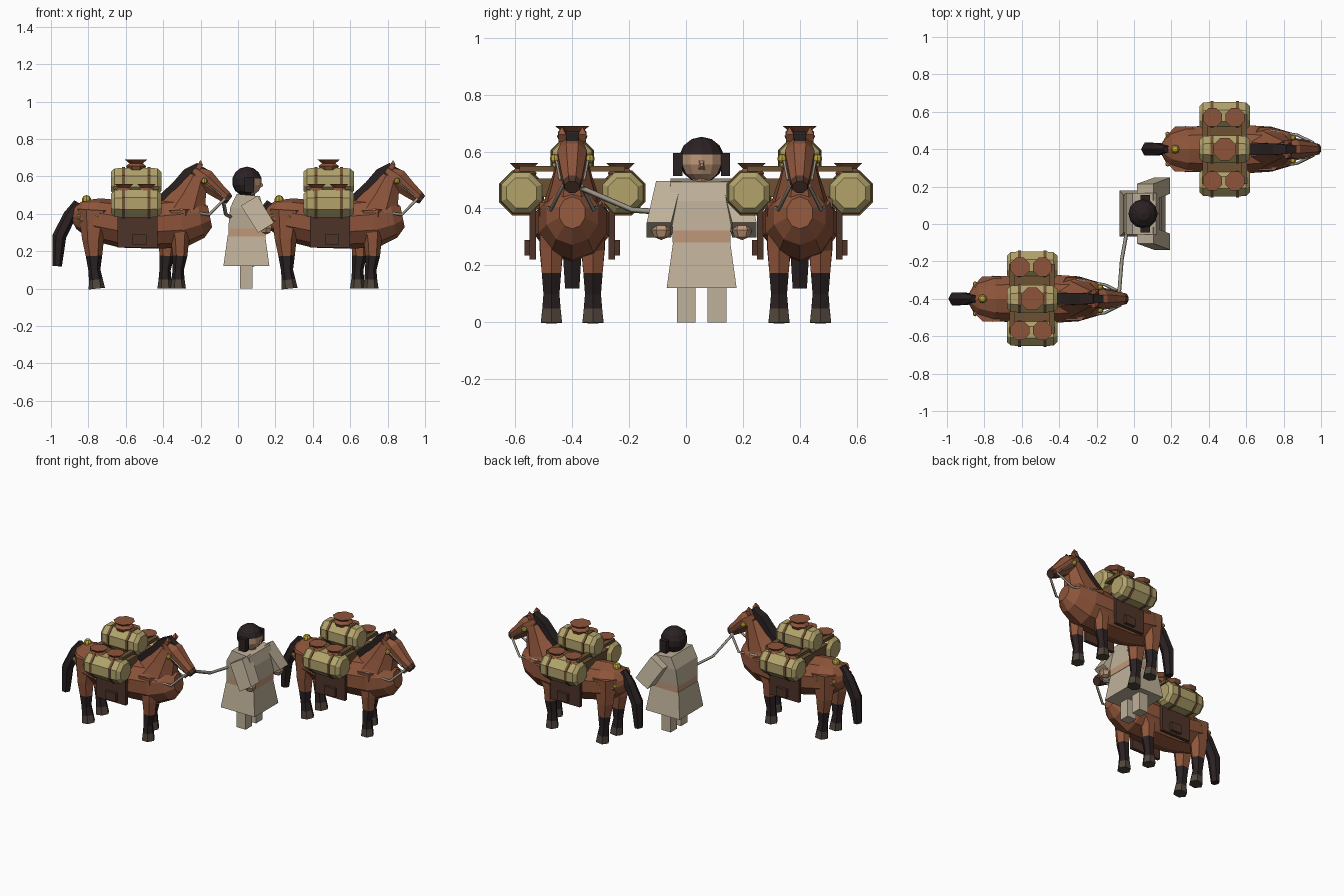
import bpy, bmesh
from math import pi, cos, sin
from mathutils import Vector

cube = bpy.data.objects.get("Cube")
if cube:
    bpy.data.objects.remove(cube)


def material(name, *rgb):
    m = bpy.data.materials.new(name)
    m.use_nodes = True
    m.diffuse_color = (*rgb, 1)
    bsdf = next(n for n in m.node_tree.nodes if n.type == 'BSDF_PRINCIPLED')
    bsdf.inputs["Base Color"].default_value = (*rgb, 1)
    bsdf.inputs["Roughness"].default_value = 0.9
    return m


chestnut = material("chestnut", .27, .09, .043)
black = material("black hair", .023, .015, .016)
hoof = material("hoof grey", .08, .06, .045)
cloth = material("saddle cloth", .075, .033, .022)
leather = material("olive leather", .15, .085, .034)
khaki = material("khaki canvas", .45, .37, .15)
linen = material("linen", .52, .44, .32)
skin = material("skin", .52, .31, .19)
gold = material("gold", .5, .37, .04)
rope = material("rope grey", .34, .31, .25)

origin = Vector((0, 0, 0))


def finish(name, bm, mats):
    bmesh.ops.recalc_face_normals(bm, faces=bm.faces)
    mesh = bpy.data.meshes.new(name)
    bm.to_mesh(mesh)
    bm.free()
    for m in mats:
        mesh.materials.append(m)
    ob = bpy.data.objects.new(name, mesh)
    ob.location = origin
    bpy.context.collection.objects.link(ob)
    return ob


def loft(name, rings, mats, sides=8):
    """Rings are (x, y, z, half width in y, half depth) along a path; mats has one entry per segment."""
    if not isinstance(mats, list):
        mats = [mats] * (len(rings) - 1)
    slots = list(dict.fromkeys(mats))
    bm = bmesh.new()
    loops = []
    for i, (x, y, z, hw, hd) in enumerate(rings):
        a, b = rings[max(i - 1, 0)], rings[min(i + 1, len(rings) - 1)]
        t = Vector((b[0] - a[0], 0, b[2] - a[2])).normalized()
        up = Vector((-t.z, 0, t.x))
        grow = 1 / cos(pi / sides)
        loop = []
        for k in range(sides):
            ang = (k + .5) * 2 * pi / sides
            p = Vector((x, y + hw * grow * cos(ang), z)) + up * hd * grow * sin(ang)
            loop.append(bm.verts.new(p))
        loops.append(loop)
    for i, m in enumerate(mats):
        lo, hi = loops[i], loops[i + 1]
        for k in range(sides):
            j = (k + 1) % sides
            bm.faces.new((lo[k], lo[j], hi[j], hi[k])).material_index = slots.index(m)
    bm.faces.new(loops[0]).material_index = slots.index(mats[0])
    bm.faces.new(loops[-1]).material_index = slots.index(mats[-1])
    return finish(name, bm, slots)


def box(name, lo, hi, mat):
    bm = bmesh.new()
    bmesh.ops.create_cube(bm, size=1)
    for v in bm.verts:
        v.co = [l + (c + .5) * (h - l) for c, l, h in zip(v.co, lo, hi)]
    return finish(name, bm, [mat])


def ball(name, centre, radius, mats, segments=8):
    bm = bmesh.new()
    bmesh.ops.create_uvsphere(bm, u_segments=segments, v_segments=segments // 2 + 1, radius=radius)
    bmesh.ops.translate(bm, vec=centre, verts=bm.verts)
    return finish(name, bm, mats)


def cord(name, points, radius=.008):
    curve = bpy.data.curves.new(name, 'CURVE')
    curve.dimensions = '3D'
    curve.bevel_depth = radius
    curve.bevel_resolution = 0
    curve.use_fill_caps = True
    spline = curve.splines.new('POLY')
    spline.points.add(len(points) - 1)
    for p, co in zip(spline.points, points):
        p.co = (*co, 1)
    curve.materials.append(rope)
    ob = bpy.data.objects.new(name, curve)
    ob.location = origin
    bpy.context.collection.objects.link(ob)


def canvas_roll(name, x, y, z, r):
    shape = [(-.135, .7), (-.115, .95), (-.07, 1), (.07, 1), (.115, .95), (.135, .7)]
    loft(name, [(x + dx, y, z, r * s, r * s) for dx, s in shape], khaki)
    for dx in (-.068, .068):
        loft(name + "_strap", [(x + dx - .008, y, z, r + .004, r + .004),
                               (x + dx + .008, y, z, r + .004, r + .004)], leather)


def pot(name, x, y, z, r):
    shape = [(0, .75), (.02, .9), (.035, .6), (.055, 1)]
    loft(name, [(x, y, z + dz, r * s, r * s) for dz, s in shape], chestnut)


def horse(prefix):
    def n(part):
        return prefix + "_" + part
    # Body, neck and head
    loft(n("body"), [(-.88, 0, .4, .03, .04), (-.845, 0, .395, .085, .075), (-.76, 0, .37, .12, .11),
                     (-.62, 0, .345, .125, .12), (-.45, 0, .345, .13, .125), (-.3, 0, .355, .12, .13),
                     (-.2, 0, .375, .09, .1), (-.15, 0, .385, .045, .055)], chestnut, 10)
    loft(n("neck"), [(-.3, 0, .4, .1, .13), (-.255, 0, .5, .07, .088), (-.215, 0, .6, .045, .055)], chestnut)
    loft(n("head"), [(-.235, 0, .635, .035, .03), (-.18, 0, .585, .052, .058), (-.11, 0, .525, .04, .042),
                     (-.065, 0, .49, .032, .033), (-.045, 0, .475, .027, .025)],
         [chestnut, chestnut, chestnut, cloth])
    # Mane, forelock and tail
    loft(n("mane"), [(-.42, 0, .48, .03, .015), (-.33, 0, .55, .032, .025), (-.27, 0, .62, .03, .025),
                     (-.21, 0, .66, .025, .015)], black, 4)
    loft(n("forelock"), [(-.225, 0, .655, .024, .015), (-.17, 0, .625, .02, .014),
                         (-.14, 0, .592, .006, .006)], black, 4)
    loft(n("tail"), [(-.855, 0, .46, .018, .02), (-.9, 0, .39, .032, .03), (-.955, 0, .28, .035, .032),
                     (-.967, 0, .12, .025, .022)], black, 6)
    for s, side in ((1, "left"), (-1, "right")):
        loft(n(side + "_ear"), [(-.215, s * .035, .64, .013, .013), (-.2, s * .036, .665, .014, .013),
                                (-.2, s * .036, .685, .002, .002)], chestnut, 4)
        # Legs, with the front pair in a slight stride
        coats = [chestnut, chestnut, black, black, hoof]
        step = -.035 * s - .355
        y = s * .073
        loft(n(side + "_front_leg"), [(-.32, s * .07, .42, .045, .07), (step + .01, y, .26, .04, .042),
                                      (step + .01, y, .175, .034, .034), (step, y, .1, .028, .026),
                                      (step, y, .048, .032, .03), (step, y, 0, .037, .036)], coats, 6)
        loft(n(side + "_hind_leg"), [(-.765, s * .07, .42, .05, .08), (-.775, y, .26, .042, .05),
                                     (-.77, y, .175, .034, .038), (-.768, y, .1, .028, .028),
                                     (-.76, y, .048, .032, .032), (-.755, y, 0, .037, .038)], coats, 6)
        # Bridle, tassels and reins
        cord(n(side + "_rein"), [(-.07, s * .033, .48), (-.155, s * .075, .395), (-.31, s * .1, .42)])
        cord(n(side + "_cheek_strap"), [(-.09, s * .042, .5), (-.18, s * .056, .575)], .005)
        ball(n(side + "_cheek_tassel"), (-.18, s * .062, .575), .017, [gold])
        for x, z in ((-.85, .385), (-.755, .385)):
            ball(n(side + "_rump_tassel"), (x, s * (.11 if x > -.8 else .08), z), .014, [gold], 6)
        # Saddle cloth, pouch, side roll and its pots
        ys = sorted((s * .128, s * .15))
        box(n(side + "_saddle_flap"), (-.645, ys[0], .22), (-.43, ys[1], .47), cloth)
        ys = sorted((s * .15, s * .168))
        box(n(side + "_pouch"), (-.565, ys[0], .235), (-.49, ys[1], .29), cloth)
        canvas_roll(n(side + "_roll"), -.545, s * .178, .455, .075)
        for x in (-.61, -.49):
            pot(n(side + "_pot"), x, s * .17, .505, .05)
    # Pack frame, top roll and top pot
    box(n("pack_frame"), (-.66, -.14, .44), (-.43, .14, .505), leather)
    for x in (-.65, -.44):
        box(n("frame_bar"), (x - .015, -.185, .53), (x + .015, .185, .55), leather)
    canvas_roll(n("top_roll"), -.545, 0, .573, .073)
    pot(n("top_pot"), -.545, 0, .635, .06)
    ball(n("rump_ornament"), (-.81, 0, .475), .025, [gold])


origin = Vector((0, -.4, 0))
horse("lead_horse")
origin = Vector((1.03, .4, 0))
horse("rear_horse")

# Attendant between the horses, facing +x
origin = Vector((.045, .055, 0))
loft("skirt", [(0, 0, .12, .123, .123), (0, 0, .285, .1, .1)], linen, 4)
loft("torso", [(.003, 0, .28, .102, .1), (.003, 0, .322, .102, .1), (.003, 0, .43, .112, .09),
               (.01, 0, .5, .11, .062)], [skin, linen, linen], 4)
loft("neck", [(.01, 0, .48, .03, .03), (.01, 0, .53, .03, .03)], skin, 6)
for s, side in ((1, "left"), (-1, "right")):
    loft(side + "_leg", [(0, s * .054, 0, .033, .033), (0, s * .054, .2, .033, .033)], linen, 4)
    loft(side + "_sleeve", [(.015, s * .115, .47, .045, .052), (.105, s * .15, .325, .043, .05)], linen, 4)
    ball(side + "_hand", (.105, s * .142, .325), .036, [skin], 6)
    ys = sorted((s * .068, s * .1))
    box(side + "_hair_lock", (-.01, ys[0], .515), (.04, ys[1], .595), black)

# Head: one ball, hair and face split by direction
head = ball("head", (.003, 0, .572), .08, [black, skin], 12)
for f in head.data.polygons:
    c = f.center
    if (c.x > .035 and c.z < .595) or c.z < .51:
        f.material_index = 1
loft("nose", [(.07, 0, .555, .012, .02), (.088, 0, .553, .004, .006)], skin, 4)

# Lead rope from the first horse to the attendant
origin = Vector((0, 0, 0))
cord("lead_rope", [(-.08, -.375, .475), (-.065, -.19, .395), (-.04, -.05, .385)], .01)
